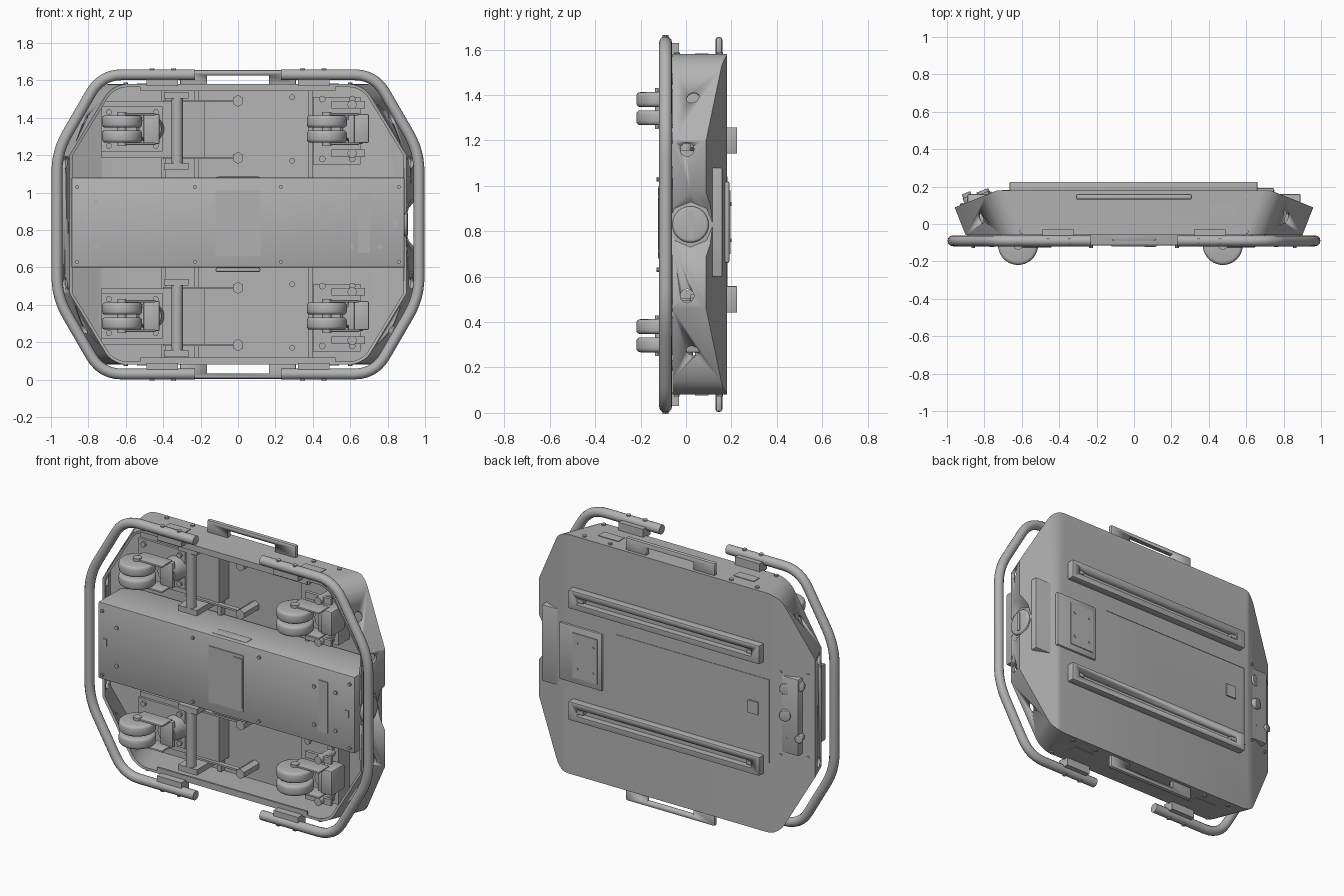
import bpy, bmesh, math
from mathutils import Vector, Matrix

old = bpy.data.objects.get("Cube")
if old:
    bpy.data.objects.remove(old, do_unlink=True)

grey = bpy.data.materials.new("plain grey")
grey.use_nodes = True
COL = (0.45, 0.45, 0.45, 1)
grey.diffuse_color = COL
grey.node_tree.nodes["Principled BSDF"].inputs["Base Color"].default_value = COL
MID = 0.83  # height of the horizontal symmetry plane


def activate(o):
    bpy.ops.object.select_all(action='DESELECT')
    o.select_set(True)
    bpy.context.view_layer.objects.active = o


def finish(name, bm):
    me = bpy.data.meshes.new(name)
    bmesh.ops.recalc_face_normals(bm, faces=bm.faces)
    bm.to_mesh(me)
    bm.free()
    me.materials.append(grey)
    o = bpy.data.objects.new(name, me)
    bpy.context.collection.objects.link(o)
    activate(o)
    bpy.ops.object.shade_smooth_by_angle(angle=math.radians(35))
    return o


def box(name, x, y, z, bevel=0.0):
    bm = bmesh.new()
    bmesh.ops.create_cube(bm, size=1)
    for v in bm.verts:
        v.co = [r[0] + (c + 0.5) * (r[1] - r[0]) for r, c in zip((x, y, z), v.co)]
    if bevel:
        bmesh.ops.bevel(bm, geom=bm.edges[:], offset=bevel, segments=2, affect='EDGES', profile=0.5)
    return finish(name, bm)


def rod(name, a, b, r, r2=None, sides=24, bevel=0.0):
    a, b = Vector(a), Vector(b)
    bm = bmesh.new()
    bmesh.ops.create_cone(bm, cap_ends=True, segments=sides, radius1=r,
                          radius2=r if r2 is None else r2, depth=(b - a).length)
    if bevel:
        rims = [e for e in bm.edges if any(len(f.verts) > 4 for f in e.link_faces)]
        bmesh.ops.bevel(bm, geom=rims, offset=bevel, segments=3, affect='EDGES', profile=0.5)
    turn = Vector((0, 0, 1)).rotation_difference(b - a).to_matrix().to_4x4()
    bmesh.ops.transform(bm, matrix=Matrix.Translation((a + b) / 2) @ turn, verts=bm.verts)
    return finish(name, bm)


def cut(o, cutter):
    m = o.modifiers.new("cut", 'BOOLEAN')
    m.object, m.operation, m.solver = cutter, 'DIFFERENCE', 'EXACT'
    activate(o)
    bpy.ops.object.modifier_apply(modifier="cut")
    bpy.data.objects.remove(cutter, do_unlink=True)


def screw(x, y, z, d, r=0.012):
    p = Vector((x, y, z))
    rod("screw", p, p + Vector(d), r, sides=10)


# Body shell: flared eight-sided pan, rounded top corners, sloping left and right backs
FRONT, BACK, HALF = -0.06, 0.18, 0.75
bm = bmesh.new()
for y, wide in ((FRONT, 0.90), (BACK, 0.995)):
    for sx in (-1, 1):
        for sz in (-1, 1):
            bm.verts.new((sx * (wide - 0.23), y, MID + sz * HALF))
            bm.verts.new((sx * wide, y, MID + sz * 0.37))
bmesh.ops.convex_hull(bm, input=bm.verts)
bmesh.ops.dissolve_limit(bm, angle_limit=0.02, verts=bm.verts, edges=bm.edges)
corners = [e for e in bm.edges if abs(e.verts[0].co.y - e.verts[1].co.y) > 0.2
           and abs(e.verts[0].co.z - MID) > 0.6]
bmesh.ops.bevel(bm, geom=corners, offset=0.07, segments=5, affect='EDGES', profile=0.5)
for s in (-1, 1):
    res = bmesh.ops.bisect_plane(bm, geom=bm.verts[:] + bm.edges[:] + bm.faces[:],
                                 plane_co=(s * 0.73, BACK, 0), plane_no=(s * 0.09, 0.225, 0), clear_outer=True)
    bmesh.ops.holes_fill(bm, edges=[e for e in res["geom_cut"] if isinstance(e, bmesh.types.BMEdge)])
shell = finish("body_shell", bm)
cut(shell, rod("pocket_cutter", (0.88, 0.02, MID), (1.0, 0.02, MID), 0.09, 0.21, sides=8))
bm = bmesh.new()
bm.from_mesh(shell.data)
bmesh.ops.delete(bm, geom=[f for f in bm.faces if f.normal.y < -0.9 and f.calc_center_median().y < FRONT + 0.01],
                 context='FACES')
bm.to_mesh(shell.data)
bm.free()
m = shell.modifiers.new("wall", 'SOLIDIFY')
m.thickness, m.offset = 0.016, -1
activate(shell)
bpy.ops.object.modifier_apply(modifier="wall")
for z in (0.515, 1.16):
    cut(shell, rod("hole_cutter", (-1.2, 0.005, z), (1.2, 0.005, z), 0.03))
for sx in (-1, 1):
    for sz in (-1, 1):
        c, n = Vector((sx * 0.82, 0.03, MID + sz * 0.56)), Vector((sx * 0.38, 0, sz * 0.23))
        cut(shell, rod("hole_cutter", c - n * 0.4, c + n * 0.4, 0.028))

# Inner rim flanges, floor ribs
for s in (-1, 1):
    z = MID + s * 0.73
    box("rim_flange", (-0.52, 0.52), (FRONT, FRONT + 0.012), (z - 0.018, z + 0.018))
for x in (-0.40, -0.22, 0.385):
    box("floor_rib", (x - 0.012, x + 0.012), (0.13, 0.17), (0.1, 1.56))

# Central beam with hatches and screws
BF = -0.115
box("central_beam", (-0.89, 0.89), (BF, 0.16), (0.6, 1.08), 0.006)
box("centre_hatch", (-0.12, 0.12), (BF - 0.005, BF + 0.01), (0.66, 1.01))
box("hatch_slot", (0.055, 0.115), (BF - 0.009, BF), (0.68, 0.99))
box("side_hatch", (0.645, 0.705), (BF - 0.006, BF), (0.68, 1.0))
for x in (-0.84, 0.84):
    box("latch", (x - 0.012, x + 0.012), (BF - 0.006, BF), (0.815, 0.86))
for s in (-1, 1):
    z = MID + s * 0.243
    box("beam_grip", (-0.12, 0.12), (-0.09, -0.02), (z - 0.012, z + 0.012), 0.01)
    for x in (-0.86, -0.23, 0.23, 0.86):
        screw(x, BF, MID + s * 0.2, (0, -0.014, 0), 0.01)
    for x in (-0.76, 0.61, 0.76):
        screw(x, BF, MID + s * 0.12, (0, -0.008, 0), 0.012)


def round_path(pts, r, steps=6):
    out = [pts[0]]
    for p, c, n in zip(pts, pts[1:], pts[2:]):
        a, b = c + (p - c).normalized() * r, c + (n - c).normalized() * r
        for i in range(steps + 1):
            t = i / steps
            out.append(a * (1 - t) ** 2 + c * 2 * t * (1 - t) + b * t * t)
    return out + [pts[-1]]


# Bumper tubes with brackets and bolts
for s, side in ((-1, "right"), (1, "left")):
    half = [(0.23, 0.80), (0.73, 0.80), (0.968, 0.39)]
    pts = [Vector((s * x, -0.09, MID + z)) for x, z in half]
    pts += [Vector((s * x, -0.09, MID - z)) for x, z in reversed(half)]
    path = round_path(pts, 0.11)
    cu = bpy.data.curves.new(side + "_bumper_tube", 'CURVE')
    cu.dimensions, cu.bevel_depth, cu.bevel_resolution, cu.use_fill_caps = '3D', 0.029, 4, True
    sp = cu.splines.new('POLY')
    sp.points.add(len(path) - 1)
    for p, co in zip(sp.points, path):
        p.co = (*co, 1)
    tube = bpy.data.objects.new(side + "_bumper_tube", cu)
    bpy.context.collection.objects.link(tube)
    cu.materials.append(grey)
    activate(tube)
    bpy.ops.object.convert(target='MESH')
    bpy.ops.object.shade_smooth_by_angle(angle=math.radians(40))
    for t in (-1, 1):
        z = MID + t * 0.77
        x = sorted((s * 0.32, s * 0.49))
        box("bumper_bracket", x, (-0.105, -0.03), (z - 0.03, z + 0.03))
        for bx in (0.345, 0.46):
            screw(s * bx, -0.09, MID + t * 0.822, (0, 0, t * 0.012), 0.014)
        for bx, by in ((0.42, 0.15), (0.6, 0.15), (0.6, -0.04)):
            screw(s * bx, by, MID + t * HALF, (0, 0, t * 0.008), 0.013)
        x = sorted((s * 0.4, s * 0.54))
        box("wall_label", x, (0.04, 0.1), (MID + t * HALF - 0.004, MID + t * HALF + 0.004))

# Carry handles above and below
for s, side in ((1, "top"), (-1, "bottom")):
    z = sorted((MID + s * 0.74, MID + s * 0.826))
    h = box(side + "_handle", (-0.31, 0.31), (0.13, 0.16), z, 0.012)
    z = sorted((MID + s * HALF, MID + s * 0.797))
    cut(h, box("grip_cutter", (-0.165, 0.165), (0, 0.3), z))

# Slotted mounting rails on the back
for z in (0.5, 1.2):
    r = box("mounting_rail", (-0.665, 0.66), (0.17, 0.225), (z - 0.058, z + 0.058), 0.004)
    cut(r, box("slot_cutter", (-0.61, 0.605), (0.185, 0.3), (z - 0.022, z + 0.022)))
    for x in (-0.59, 0.585):
        box("slot_stop", (x - 0.02, x + 0.02), (0.18, 0.215), (z - 0.012, z + 0.012))

# Back cover plate, panel seams and small latch
box("sensor_cover", (0.45, 0.75), (0.165, 0.192), (0.66, 1.02), 0.01)
box("cover_inset", (0.48, 0.65), (0.19, 0.197), (0.7, 0.98))
for x in (0.51, 0.62):
    for z in (0.76, 0.92):
        screw(x, 0.195, z, (0, 0.006, 0), 0.008)
box("panel_seam", (-0.7, 0.36), (0.178, 0.183), (1.035, 1.041))
box("panel_seam", (-0.706, -0.7), (0.178, 0.183), (0.52, 1.041))
box("back_latch", (-0.63, -0.56), (0.178, 0.188), (0.8, 0.88))

# Round sensor inside the left pocket
rod("sensor_drum", (0.84, 0.02, MID), (0.905, 0.02, MID), 0.08, sides=32, bevel=0.012)
box("sensor_slot", (0.9, 0.91), (0.01, 0.03), (MID - 0.06, MID + 0.06))

# Buttons and sockets on the right slope
out = Vector((-0.09, 0.225, 0)).normalized()
for x, z, r, d in ((-0.8, 0.84, 0.034, 0.03), (-0.88, 1.03, 0.028, 0.03), (-0.88, 0.71, 0.024, 0.05),
                   (-0.8, 1.0, 0.036, 0.015), (-0.82, 0.7, 0.014, 0.015)):
    p = Vector((x, BACK - (-x - 0.73) * 0.4, z))
    rod("control_button", p - out * 0.01, p + out * d, r, sides=20, bevel=0.004)
for z in (0.58, 1.1):
    for x in (-0.77, -0.92):
        screw(x, BACK - (-x - 0.73) * 0.4, z, out * 0.007, 0.01)


# Twin-wheel caster: wheels on a cross axle, fork arm and swivel
def caster(name, x, z, pivot):
    for dz in (-0.04, 0.04):
        rod(name + "_wheel", (x, -0.112, z + dz - 0.033), (x, -0.112, z + dz + 0.033), 0.107, sides=40, bevel=0.018)
    rod(name + "_axle", (x, -0.112, z - 0.09), (x, -0.112, z + 0.09), 0.025)
    rod(name + "_swivel", (pivot, -0.04, z), (pivot, 0.07, z), 0.06, 0.075)
    for dz in (-0.079, 0.079):
        box(name + "_fork", sorted((x - 0.02, pivot + 0.03)), (-0.125, -0.02), (z + dz - 0.006, z + dz + 0.006), 0.004)
    box(name + "_fork_crown", sorted((x + math.copysign(0.115, pivot - x), pivot + 0.05)),
        (-0.05, -0.02), (z - 0.08, z + 0.08), 0.006)


for base in (0.34, 1.34):
    caster("fixed_caster", -0.62, base, -0.47)
    box("caster_platform", (-0.73, -0.18), (0.07, 0.17), (base - 0.155, base + 0.15))
    box("caster_plate", (-0.73, -0.405), (0.055, 0.07), (base - 0.12, base + 0.12))
    for z in (base - 0.09, base + 0.09):
        for x in (-0.69, -0.44):
            screw(x, 0.055, z, (0, -0.015, 0), 0.016)
    # Cross tube with end clamps, and linkage arms
    rod("cross_tube", (-0.325, 0.0, base - 0.2), (-0.325, 0.0, base + 0.18), 0.03)
    for z in (base - 0.2, base + 0.18):
        box("tube_clamp", (-0.395, -0.265), (-0.03, 0.16), (z - 0.018, z + 0.018))
    for z in (base - 0.155, base + 0.15):
        box("linkage_arm", (-0.4, 0.02), (0.05, 0.08), (z - 0.006, z + 0.006))
        rod("arm_foot", (0, 0.02, z), (0, 0.17, z), 0.032, sides=6)
    # Sprung caster on the left side
    caster("sprung_caster", 0.475, base, 0.62)
    box("sprung_plate", (0.40, 0.655), (0.06, 0.17), (base - 0.19, base + 0.17))
    box("spring_block", (0.62, 0.70), (-0.07, 0.06), (base - 0.075, base + 0.08), 0.008)
    for z in (base - 0.13, base + 0.13):
        rod("spring_post", (0.61, -0.08, z), (0.61, 0.06, z), 0.024)
        box("spring_arm", (0.5, 0.68), (-0.05, -0.03), (z - 0.02, z + 0.02))
        for x in (0.45, 0.61):
            screw(x, 0.06, z + (0.03 if z > base else -0.03), (0, -0.02, 0), 0.018)
    for z in (base - 0.17, base + 0.17):
        screw(0.29, 0.165, z, (0, -0.02, 0), 0.015)
